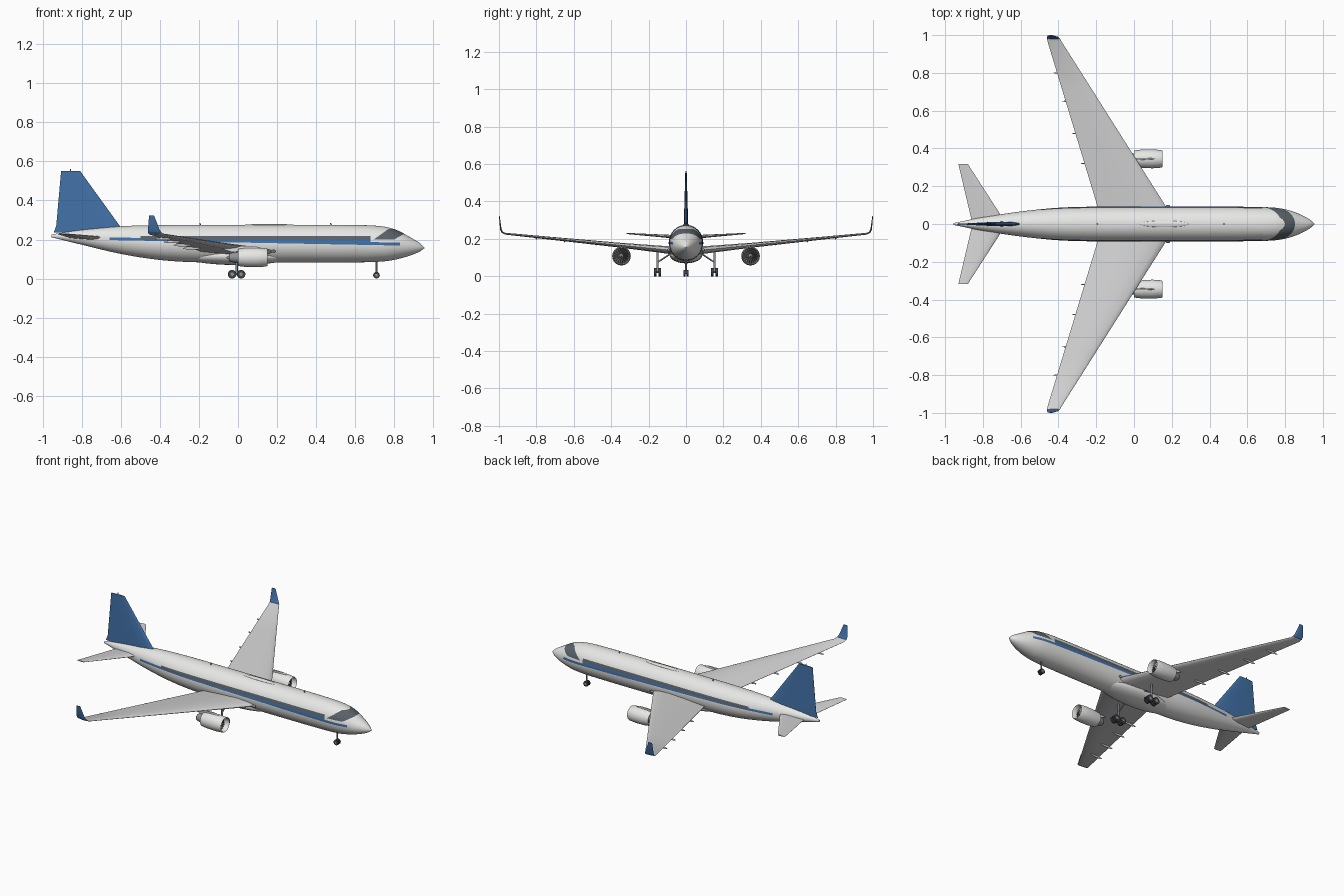
import bpy, bmesh, math
from mathutils import Vector, Matrix

cube = bpy.data.objects.get("Cube")
if cube:
    bpy.data.objects.remove(cube, do_unlink=True)


def material(name, rgb):
    m = bpy.data.materials.new(name)
    m.use_nodes = True
    m.diffuse_color = (*rgb, 1)
    m.node_tree.nodes["Principled BSDF"].inputs["Base Color"].default_value = (*rgb, 1)
    return m


WHITE = material("white_paint", (0.8, 0.8, 0.79))
WING = material("wing_grey", (0.66, 0.66, 0.66))
BLUE = material("blue_paint", (0.055, 0.17, 0.4))
GLASS = material("window_grey", (0.1, 0.12, 0.14))
DARK = material("tyre_dark", (0.045, 0.05, 0.06))
METAL = material("metal_grey", (0.28, 0.29, 0.31))


def finish(name, bm, mats, angle=35):
    bmesh.ops.recalc_face_normals(bm, faces=bm.faces)
    me = bpy.data.meshes.new(name)
    bm.to_mesh(me)
    bm.free()
    for m in mats:
        me.materials.append(m)
    me.shade_smooth()
    me.set_sharp_from_angle(angle=math.radians(angle))
    ob = bpy.data.objects.new(name, me)
    bpy.context.collection.objects.link(ob)
    return ob


def loft(rings, caps=True):
    bm = bmesh.new()
    vs = [[bm.verts.new(p) for p in r] for r in rings]
    n = len(vs[0])
    for a, b in zip(vs, vs[1:]):
        for i in range(n):
            j = (i + 1) % n
            bm.faces.new((a[i], a[j], b[j], b[i]))
    if caps:
        bm.faces.new(vs[0])
        bm.faces.new(vs[-1])
    return bm


def lathe(name, profile, centre, mat, n=28, caps=False):
    # Profile of (x, radius) turned about the x axis
    c = Vector(centre)
    rings = [[c + Vector((x, r * math.cos(k * math.tau / n), r * math.sin(k * math.tau / n)))
              for k in range(n)] for x, r in profile]
    return finish(name, loft(rings, caps), [mat])


def rod(name, a, b, r, mat, n=12):
    a, b = Vector(a), Vector(b)
    d = b - a
    bm = bmesh.new()
    bmesh.ops.create_cone(bm, cap_ends=True, segments=n, radius1=r, radius2=r, depth=d.length,
                          matrix=Matrix.Translation((a + b) / 2) @ d.to_track_quat('Z', 'Y').to_matrix().to_4x4())
    return finish(name, bm, [mat])


def ellipsoid(name, centre, radii, mat, u=24, v=14):
    bm = bmesh.new()
    bmesh.ops.create_uvsphere(bm, u_segments=u, v_segments=v, radius=1,
                              matrix=Matrix.Translation(centre) @ Matrix.Rotation(math.pi / 2, 4, 'Y')
                              @ Matrix.Diagonal((radii[2], radii[1], radii[0], 1)))
    return finish(name, bm, [mat])


AIRFOIL = [(0, 0), (.02, .35), (.1, .75), (.3, 1), (.6, .7), (1, .06)]


def foil(sections):
    # Each section: leading point, trailing point, half thickness vector
    rings = []
    for le, te, up in sections:
        le, te, up = Vector(le), Vector(te), Vector(up)
        top = [le.lerp(te, t) + up * h for t, h in AIRFOIL]
        low = [le.lerp(te, t) - up * h for t, h in AIRFOIL[:0:-1]]
        rings.append(top + low)
    return loft(rings)


# Fuselage stations: x, top, bottom, half width
STATIONS = [(.955, .16, .155, .003), (.93, .183, .137, .024), (.88, .213, .117, .051),
            (.82, .246, .1, .073), (.75, .266, .088, .086), (.62, .274, .083, .091),
            (.2, .275, .082, .092), (-.2, .275, .083, .092), (-.4, .274, .095, .086),
            (-.6, .268, .126, .066), (-.8, .25, .173, .036), (-.955, .226, .211, .005)]


def smooth_stations(pts, steps=5):
    pts = [Vector(p) for p in pts]
    out = []
    for i in range(len(pts) - 1):
        p0, p1, p2, p3 = pts[max(i - 1, 0)], pts[i], pts[i + 1], pts[min(i + 2, len(pts) - 1)]
        seg = abs(p2[0] - p1[0])
        m1 = (p2 - p0) * (seg / abs(p2[0] - p0[0]))
        m2 = (p3 - p1) * (seg / abs(p3[0] - p1[0]))
        for k in range(steps):
            t = k / steps
            out.append(p1 * (2*t**3 - 3*t*t + 1) + m1 * (t**3 - 2*t*t + t)
                       + p2 * (3*t*t - 2*t**3) + m2 * (t**3 - t*t))
    return out + [pts[-1]]


N = 40
rings = [[(x, w * math.cos(k * math.tau / N), (t + b) / 2 + (t - b) / 2 * math.sin(k * math.tau / N))
          for k in range(N)] for x, t, b, w in smooth_stations(STATIONS)]
bm = loft(rings)


def line_z(a, b, x):
    return a[1] + (b[1] - a[1]) * (x - a[0]) / (b[0] - a[0])


def cut(a, b, lo, hi):
    # Cut along a line in the side elevation, for faces between lo and hi
    faces = [f for f in bm.faces if lo - .1 < f.calc_center_median().x < hi + .1]
    geom = set(faces) | {e for f in faces for e in f.edges} | {v for f in faces for v in f.verts}
    bmesh.ops.bisect_plane(bm, geom=list(geom), plane_co=(a[0], 0, a[1]),
                           plane_no=(a[1] - b[1], 0, b[0] - a[0]), dist=1e-6)


LOW = ((-.66, .197), (.83, .169))
HIGH = ((-.66, .211), (.83, .184))
REAR = ((.70, .203), (.77, .253))
FRONT = ((.795, .197), (.85, .228))
for a, b in (LOW, HIGH, ((0, .198), (1, .198)), ((0, .217), (1, .217))):
    cut(a, b, -.66, .83)
for x in (-.66, -.5, .68, .83):
    cut((x, 0), (x, 1), x, x)
for a, b in (REAR, FRONT, ((0, .2), (1, .2)), ((0, .254), (1, .254))):
    cut(a, b, .7, .86)

# Cabin windows, cheat line and windscreen
for f in bm.faces:
    c = f.calc_center_median()
    cabin = -.5 < c.x < .68
    if cabin and .198 < c.z < .217:
        f.material_index = 2
    elif -.66 < c.x < .83 and line_z(*LOW, c.x) < c.z < max(line_z(*HIGH, c.x), .198 if cabin else 0):
        f.material_index = 1
    elif .69 < c.x < .87 and .2 < c.z < .254 and line_z(*FRONT, c.x) < c.z < line_z(*REAR, c.x):
        f.material_index = 2
finish("fuselage", bm, [WHITE, BLUE, GLASS], 50)

# Belly fairing, roof dome and aerials
ellipsoid("belly_fairing", (0, 0, .115), (.28, .088, .046), WHITE)
ellipsoid("roof_dome", (.16, 0, .274), (.13, .017, .006), WHITE)
for x in (-.19, .48):
    rod("roof_aerial", (x, 0, .27), (x - .006, 0, .284), .003, METAL, 6)

# Fin
finish("fin", foil([((-.56, 0, .235), (-.945, 0, .235), (0, .012, 0)),
                    ((-.605, 0, .268), (-.932, 0, .27), (0, .012, 0)),
                    ((-.81, 0, .552), (-.907, 0, .552), (0, .004, 0))]), [BLUE])
rod("fin_light", (-.86, 0, .55), (-.86, 0, .562), .003, METAL, 6)


def wing_le(y):
    return .228 - .633 * y


def wing_te(y):
    return -.165 - .303 * y


def wing_z(y):
    return .131 + .1 * y


for s, side in ((1, "left"), (-1, "right")):
    # Wing with blue upturned tip
    secs = [((wing_le(y), s * y, wing_z(y)), (wing_te(y), s * y, wing_z(y)), (0, 0, h))
            for y, h in ((.03, .022), (.35, .013), (.7, .008), (.965, .005))]
    secs += [((-.392, s * .982, .235), (-.461, s * .982, .235), (0, -s * .003, .003)),
             ((-.402, s * .99, .25), (-.462, s * .99, .25), (0, -s * .004, .001)),
             ((-.43, s * .998, .322), (-.456, s * .998, .322), (0, -s * .002, 0))]
    bm = foil(secs)
    for f in bm.faces:
        f.material_index = int(f.calc_center_median().z > .235)
    finish(side + "_wing", bm, [WING, BLUE])

    # Tailplane
    finish(side + "_tailplane", foil([((-.675, 0, .207), (-.855, 0, .207), (0, 0, .011)),
                                      ((-.88, s * .318, .229), (-.93, s * .318, .229), (0, 0, .003))]), [WING])

    # Flap track fairings and wing root light
    for y in (.32, .48, .65, .8):
        ellipsoid(side + "_flap_fairing", (wing_te(y) + .025, s * y, wing_z(y) - .008),
                  (.045, .004, .007), WING, 10, 8)
    ellipsoid(side + "_root_light", (.18, s * .093, .14), (.012, .008, .008), METAL, 10, 8)

    # Engine: nacelle, core, fan and spinner
    e = (0, s * .345, .108)
    lathe(side + "_nacelle", [(.03, .036), (0, .041), (0, .044), (.04, .049), (.1, .05), (.14, .047),
                              (.15, .044), (.146, .041), (.115, .039)], e, WHITE)
    lathe(side + "_engine_core", [(.03, .036), (.03, .03), (-.02, .027), (-.045, .02), (-.04, .015), (-.058, .003)],
          e, METAL, caps=True)
    lathe(side + "_fan_back", [(.112, .04), (.113, .04)], e, DARK, caps=True)
    lathe(side + "_spinner", [(.112, .013), (.125, .01), (.137, .001)], e, METAL, 16, True)
    bm = bmesh.new()
    for k in range(18):
        turn = Matrix.Translation(e) @ Matrix.Rotation(k * math.tau / 18, 4, 'X')
        bm.faces.new([bm.verts.new(turn @ Vector(p)) for p in
                      ((.119, -.001, .01), (.115, .001, .01), (.115, .004, .039), (.122, -.003, .039))])
    finish(side + "_fan_blades", bm, [METAL])
    pylon = foil([((.12, s * .345, .152), (-.03, s * .345, .135), (0, .005, 0)),
                  ((.09, s * .345, .167), (-.11, s * .345, .163), (0, .005, 0))])
    finish(side + "_pylon", pylon, [WHITE])

    # Main landing gear with four wheels
    g = s * .152
    rod(side + "_main_strut", (-.007, g, .022), (-.007, g, .145), .006, METAL)
    rod(side + "_main_brace", (-.007, g, .075), (-.007, s * .075, .125), .004, METAL)
    rod(side + "_bogie_beam", (-.03, g, .022), (.016, g, .022), .005, METAL)
    for x in (-.03, .016):
        rod(side + "_main_axle", (x, g - .018, .022), (x, g + .018, .022), .004, METAL)
        for d in (-.012, .012):
            rod(side + "_main_wheel", (x, g + d - .006, .022), (x, g + d + .006, .022), .022, DARK, 20)
            rod(side + "_main_hub", (x, g + d - .007, .022), (x, g + d + .007, .022), .009, METAL)

    # Nose wheel
    rod(side + "_nose_wheel", (.71, s * .004, .017), (.71, s * .013, .017), .017, DARK, 20)
    rod(side + "_nose_hub", (.71, s * .004, .017), (.71, s * .014, .017), .007, METAL)

# Nose gear leg
rod("nose_strut", (.71, 0, .015), (.71, 0, .1), .005, METAL)
rod("nose_axle", (.71, -.008, .017), (.71, .008, .017), .004, METAL)
